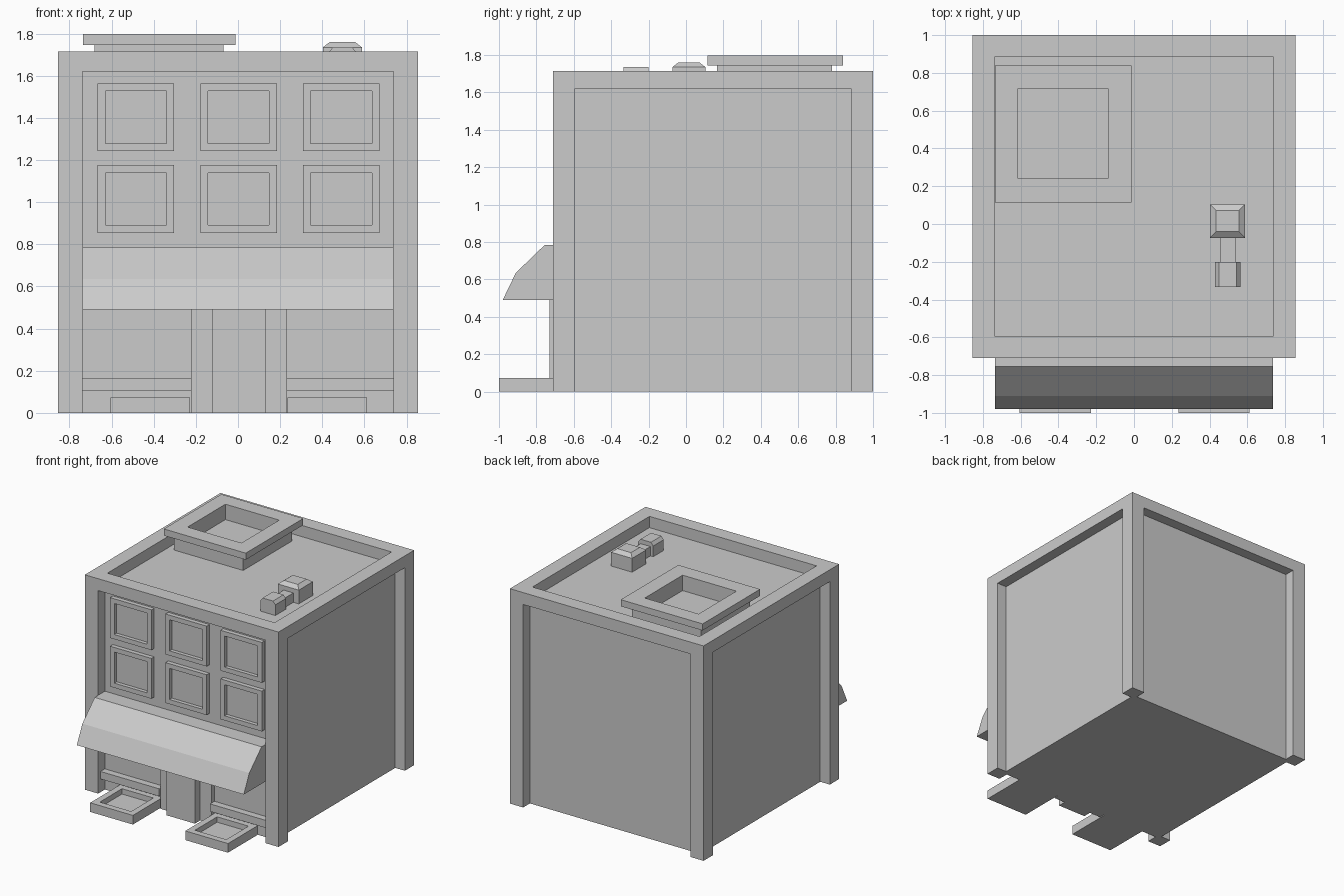
import bpy, bmesh

if "Cube" in bpy.data.objects:
    bpy.data.objects.remove(bpy.data.objects["Cube"])


def mesh_object(name, bm):
    bmesh.ops.recalc_face_normals(bm, faces=bm.faces)
    me = bpy.data.meshes.new(name)
    bm.to_mesh(me)
    bm.free()
    ob = bpy.data.objects.new(name, me)
    bpy.context.collection.objects.link(ob)
    return ob


def loft(name, levels, facing_front=False):
    """Join rectangles (a0, a1, b0, b1, depth) into one closed solid.
    Normally a=x, b=y, depth=z; facing_front uses a=x, b=z, depth=y."""
    bm = bmesh.new()
    rings = []
    for a0, a1, b0, b1, d in levels:
        pts = [(a0, b0), (a1, b0), (a1, b1), (a0, b1)]
        rings.append([bm.verts.new((a, d, b) if facing_front else (a, b, d))
                      for a, b in pts])
    for r, s in zip(rings, rings[1:]):
        for i in range(4):
            j = (i + 1) % 4
            bm.faces.new((r[i], r[j], s[j], s[i]))
    bm.faces.new(rings[0])
    bm.faces.new(rings[-1])
    return mesh_object(name, bm)


def box(name, x0, x1, y0, y1, z0, z1):
    return loft(name, [(x0, x1, y0, y1, z0), (x0, x1, y0, y1, z1)])


def grow(rect, m):
    x0, x1, y0, y1 = rect
    return (x0 - m, x1 + m, y0 - m, y1 + m)


W, FRONT, BACK = 0.855, -0.71, 1.0
POST, RECESS = 0.117, 0.085
WALL = FRONT + RECESS
CAP = 1.62
outer = (-W, W, FRONT, BACK)

# Recessed walls, corner posts and hollow roof parapet
box("walls", *grow(outer, -RECESS), 0, CAP)
for side in (-1, 1):
    xa, xb = sorted((side * W, side * (W - POST)))
    box("front_post", xa, xb, FRONT, FRONT + POST, 0, CAP)
    box("back_post", xa, xb, BACK - POST, BACK, 0, CAP)
inner = grow(outer, -POST)
loft("roof_parapet", [(*outer, CAP), (*outer, 1.715), (*inner, 1.715), (*inner, CAP + 0.005)])

# Upper windows: raised frame with sunken pane
for cx in (-0.485, 0.003, 0.49):
    for cz in (1.015, 1.403):
        o = (cx - 0.182, cx + 0.182, cz - 0.161, cz + 0.161)
        i = grow(o, -0.037)
        loft("window", [(*o, WALL + 0.01), (*o, WALL - 0.035),
                        (*i, WALL - 0.035), (*i, WALL - 0.005)], True)

# Awning from a side profile
profile = [(WALL + 0.01, 0.785), (-0.755, 0.785), (-0.91, 0.635), (-0.98, 0.49), (WALL + 0.01, 0.49)]
bm = bmesh.new()
ends = [[bm.verts.new((x, y, z)) for y, z in profile] for x in (-0.737, 0.737)]
for k in range(5):
    n = (k + 1) % 5
    bm.faces.new((ends[0][k], ends[0][n], ends[1][n], ends[1][k]))
for e in ends:
    bm.faces.new(e)
mesh_object("awning", bm)

# Door and its surround
box("door", -0.12, 0.13, -0.73, WALL + 0.01, 0, 0.495)
box("door_surround", -0.22, 0.23, -0.665, WALL + 0.01, 0, 0.495)

# Shop window sills and open planters
for x0, x1 in ((-0.74, -0.22), (0.23, 0.74)):
    box("shop_sill", x0, x1, -0.68, WALL + 0.01, 0.105, 0.165)
for x0, x1 in ((-0.605, -0.228), (0.235, 0.612)):
    o = (x0, x1, -1.0, WALL + 0.005)
    i = grow(o, -0.05)
    loft("planter", [(*o, 0), (*o, 0.073), (*i, 0.073), (*i, 0.03)])

# Roof hatch: narrow base, wider slab, sunken opening
base = (-0.68, -0.07, 0.165, 0.78)
slab = (-0.735, -0.012, 0.115, 0.84)
hole = (-0.613, -0.138, 0.24, 0.717)
loft("roof_hatch", [(*base, CAP), (*base, 1.745), (*slab, 1.745), (*slab, 1.798),
                    (*hole, 1.798), (*hole, 1.675)])

# Rooftop vent: large unit, duct, small unit
big = (0.403, 0.588, -0.073, 0.104)
loft("vent_unit", [(*big, CAP), (*big, 1.735), (*grow(big, -0.032), 1.76)])
box("vent_duct", 0.455, 0.54, -0.21, -0.06, CAP, 1.70)
small = (0.43, 0.563, -0.333, -0.2)
loft("vent_outlet", [(*small, CAP), (*small, 1.71), (0.45, 0.542, -0.333, -0.2, 1.735)])
